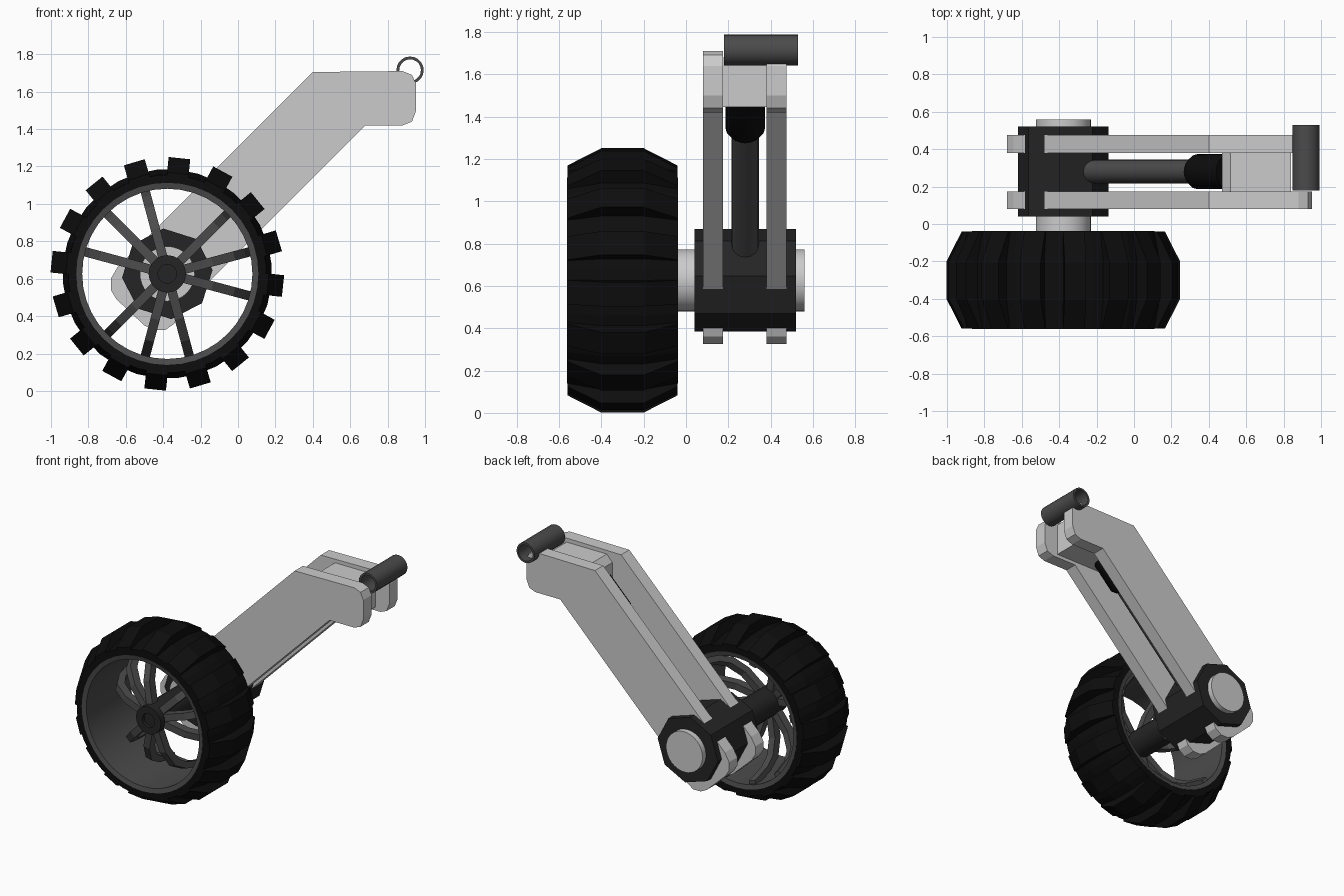
import bpy, bmesh, math
from mathutils import Matrix, Vector

if "Cube" in bpy.data.objects:
    bpy.data.objects.remove(bpy.data.objects["Cube"])

WHEEL = Vector((-0.378, 0, 0.626))


def material(name, v):
    m = bpy.data.materials.new(name)
    m.diffuse_color = (v, v, v, 1)
    m.use_nodes = True
    m.node_tree.nodes["Principled BSDF"].inputs["Base Color"].default_value = m.diffuse_color
    return m


RUBBER = material("rubber", 0.004)
BUSH = material("bushing_black", 0.018)
DARK = material("dark_metal", 0.07)


def finish(name, bm, mat=None, smooth=False):
    bmesh.ops.remove_doubles(bm, verts=bm.verts, dist=1e-5)
    bmesh.ops.recalc_face_normals(bm, faces=bm.faces)
    me = bpy.data.meshes.new(name)
    bm.to_mesh(me)
    bm.free()
    ob = bpy.data.objects.new(name, me)
    bpy.context.collection.objects.link(ob)
    if mat:
        me.materials.append(mat)
    if smooth:
        bpy.ops.object.select_all(action='DESELECT')
        ob.select_set(True)
        bpy.context.view_layer.objects.active = ob
        bpy.ops.object.shade_smooth_by_angle(angle=math.radians(35))
    return ob


def add_prism(bm, pts, vec, mat=Matrix()):
    """Extrude a flat outline along vec, placed by mat."""
    a = [bm.verts.new(mat @ Vector(p)) for p in pts]
    b = [bm.verts.new(mat @ (Vector(p) + Vector(vec))) for p in pts]
    bm.faces.new(a)
    bm.faces.new(b[::-1])
    for i in range(len(a)):
        j = (i + 1) % len(a)
        bm.faces.new((a[i], b[i], b[j], a[j]))


def lathe(name, prof, mat=None, n=32, at=WHEEL, axis=(0, 1, 0), phase=0, closed=False, smooth=True):
    """Spin (radius, distance along axis) points about an axis through 'at'."""
    bm = bmesh.new()
    place = Matrix.Translation(at) @ Vector((0, 1, 0)).rotation_difference(Vector(axis)).to_matrix().to_4x4()
    rings = []
    for r, t in prof:
        if r == 0:
            rings.append([bm.verts.new(place @ Vector((0, t, 0)))] * n)
        else:
            rings.append([bm.verts.new(place @ Vector((r * math.cos(phase + k * math.tau / n), t,
                                                       r * math.sin(phase + k * math.tau / n))))
                          for k in range(n)])
    pairs = list(zip(rings, rings[1:])) + ([(rings[-1], rings[0])] if closed else [])
    for p, q in pairs:
        for k in range(n):
            l = (k + 1) % n
            bm.faces.new(list(dict.fromkeys((p[k], p[l], q[l], q[k]))))
    return finish(name, bm, mat, smooth)


def around_wheel(deg):
    return Matrix.Translation(WHEEL) @ Matrix.Rotation(-math.radians(deg), 4, 'Y')


# Tyre carcass and tread lugs
lathe("tire", [(0.482, -0.56), (0.53, -0.56), (0.56, -0.40), (0.56, -0.20), (0.53, -0.04), (0.482, -0.04)],
      RUBBER, closed=True, smooth=False, phase=math.radians(84))
bm = bmesh.new()
lug = [(0.50, -0.56), (0.54, -0.56), (0.622, -0.40), (0.622, -0.20), (0.54, -0.04), (0.50, -0.04)]
for k in range(16):
    add_prism(bm, [(r, y, -0.058) for r, y in lug], (0, 0, 0.116), around_wheel(84 + 22.5 * k))
finish("tread_lugs", bm, RUBBER)

# Rim drum, hub and three groups of three curved spokes
lathe("rim", [(0.455, -0.555), (0.487, -0.562), (0.487, -0.038), (0.455, -0.045)], DARK, n=40, closed=True)
lathe("hub", [(0, -0.465), (0.05, -0.465), (0.05, -0.49), (0.1, -0.49), (0.1, -0.03), (0, -0.03)], BUSH, n=20)
bm = bmesh.new()
spoke = [(0.05, -0.45), (0.25, -0.42), (0.37, -0.35), (0.43, -0.24), (0.47, -0.06),
         (0.43, -0.06), (0.39, -0.22), (0.34, -0.30), (0.24, -0.36), (0.05, -0.39)]
for group in (15, 135, 255):
    for off in (-30, 0, 30):
        add_prism(bm, [(r, y, -0.025) for r, y in spoke], (0, 0, 0.05), around_wheel(group + off))
finish("spokes", bm, DARK)

# Axle and bushing
lathe("axle", [(0, -0.04), (0.147, -0.04), (0.147, 0.56), (0, 0.56)], n=32)
lathe("bushing", [(0, 0.04), (0.243, 0.04), (0.243, 0.52), (0, 0.52)], BUSH, n=8,
      phase=math.radians(5), smooth=False)

# Swing arm plates
outline = [(0.40, 1.705), (0.88, 1.71), (0.93, 1.69), (0.953, 1.64), (0.953, 1.50), (0.93, 1.44), (0.88, 1.42),
           (0.68, 1.42), (-0.31, 0.43), (-0.34, 0.36), (-0.39, 0.325), (-0.45, 0.325), (-0.50, 0.35),
           (-0.65, 0.49), (-0.68, 0.54), (-0.68, 0.60), (-0.645, 0.66)]
for name, y in (("outer_arm_plate", 0.08), ("inner_arm_plate", 0.38)):
    bm = bmesh.new()
    add_prism(bm, [(x, y, z) for x, z in outline], (0, 0.095, 0))
    finish(name, bm)

# Block between the plates
bm = bmesh.new()
add_prism(bm, [(x, 0.175, z) for x, z in [(0.47, 1.445), (0.47, 1.63), (0.515, 1.68), (0.84, 1.68), (0.84, 1.445)]],
          (0, 0.205, 0))
finish("arm_block", bm)

# Hollow pivot tube
lathe("pivot_tube", [(0.073, 0.18), (0.073, 0.53), (0.058, 0.53), (0.058, 0.18)], DARK, n=20,
      at=Vector((0.92, 0, 1.715)), closed=True)

# Damper rod and boot along the arm
slope = Vector((1, 0, 1)).normalized()
lathe("damper_rod", [(0, 0), (0.064, 0), (0.064, 0.9), (0, 0.9)], DARK, n=16,
      at=Vector((-0.228, 0.28, 0.78)), axis=slope)
lathe("damper_boot", [(0, 0), (0.07, 0), (0.094, 0.035), (0.094, 0.27), (0, 0.27)], RUBBER, n=16,
      at=Vector((0.315, 0.28, 1.323)), axis=slope)
